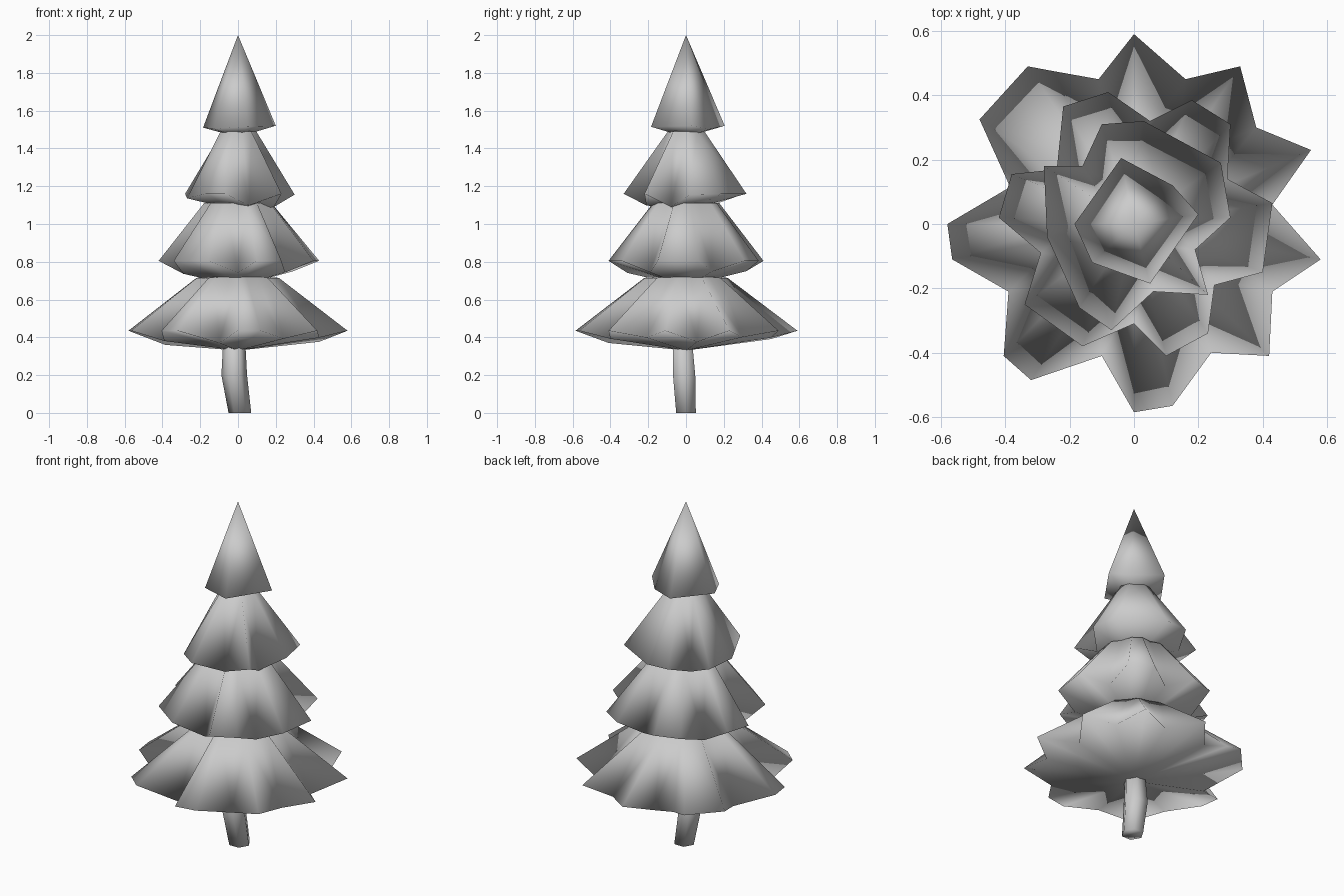
import bpy, bmesh, math

if "Cube" in bpy.data.objects:
    bpy.data.objects.remove(bpy.data.objects["Cube"])


def finish(bm, name, angle):
    bmesh.ops.recalc_face_normals(bm, faces=bm.faces[:])
    me = bpy.data.meshes.new(name)
    bm.to_mesh(me)
    bm.free()
    ob = bpy.data.objects.new(name, me)
    bpy.context.collection.objects.link(ob)
    bpy.ops.object.select_all(action='DESELECT')
    ob.select_set(True)
    bpy.context.view_layer.objects.active = ob
    bpy.ops.object.shade_smooth_by_angle(angle=math.radians(angle))
    return ob


def tier(name, rim, z_low, z_high, z_under, top_r, z_top, z_cap):
    """Pleated skirt: jagged rim, narrower top ring, cap and underside."""
    bm = bmesh.new()
    radii = [math.hypot(x, y) for x, y in rim]
    lo, hi = min(radii), max(radii)
    outer, inner = [], []
    for (x, y), r in zip(rim, radii):
        # valleys hang lower than the branch tips
        t = min(1, (r - lo) / (hi - lo) * 1.3)
        outer.append(bm.verts.new((x, y, z_low + (z_high - z_low) * t)))
        if top_r:
            k = top_r * (0.85 + 0.15 * t) / r
            inner.append(bm.verts.new((x * k, y * k, z_top)))
    under = bm.verts.new((0, 0, z_under))
    cap = bm.verts.new((0, 0, z_cap))
    n = len(rim)
    for i in range(n):
        j = (i + 1) % n
        bm.faces.new((outer[j], outer[i], under))
        if top_r:
            # split every pleat along the line from the valley
            a, b, c, d = outer[i], outer[j], inner[j], inner[i]
            if radii[i] < radii[j]:
                bm.faces.new((a, b, c))
                bm.faces.new((a, c, d))
            else:
                bm.faces.new((a, b, d))
                bm.faces.new((b, c, d))
            bm.faces.new((d, c, cap))
        else:
            bm.faces.new((outer[i], outer[j], cap))
    return finish(bm, name, 180)


# Rim outlines seen from above
rim1 = [(0, .59), (.16, .45), (.33, .49), (.38, .30), (.55, .23), (.43, .06),
        (.58, -.11), (.43, -.21), (.42, -.41), (.24, -.40), (.12, -.565),
        (0, -.585), (-.10, -.41), (-.32, -.485), (-.405, -.41), (-.39, -.21),
        (-.565, -.11), (-.58, 0), (-.385, .115), (-.48, .325), (-.33, .49),
        (-.25, .475), (-.11, .45)]
rim2 = [(-.08, .41), (.05, .32), (.18, .385), (.30, .31), (.29, .14),
        (.43, .065), (.40, -.15), (.25, -.19), (.23, -.34), (.10, -.41),
        (0, -.31), (-.16, -.38), (-.34, -.25), (-.29, -.09), (-.42, .02),
        (-.38, .155), (-.24, .17), (-.22, .365)]
rim3 = [(-.10, .31), (.03, .32), (.27, .19), (.30, .02), (.19, -.08),
        (.23, -.22), (.06, -.21), (-.07, -.33), (-.17, -.26), (-.27, -.04),
        (-.28, .18), (-.16, .18)]
rim4 = [(-.04, .205), (.12, .12), (.20, .03), (.05, -.185), (-.13, -.12),
        (-.185, 0)]

# Branch tiers
tier("bottom_branches", rim1, .36, .435, .33, .22, .715, .73)
tier("lower_middle_branches", rim2, .73, .805, .67, .18, 1.11, 1.13)
tier("upper_middle_branches", rim3, 1.09, 1.16, 1.07, .098, 1.49, 1.50)
tier("top_branches", rim4, 1.50, 1.52, 1.46, 0, 0, 2.0)

# Slightly bent, leaning trunk
bm = bmesh.new()
rings = []
for cx, cy, z, r in ((.01, 0, 0, .06), (-.02, -.01, .20, .068),
                     (-.02, -.02, .42, .056)):
    rings.append([bm.verts.new((cx + r * math.cos(math.tau * i / 6),
                                cy + r * math.sin(math.tau * i / 6), z))
                  for i in range(6)])
for lower, upper in zip(rings, rings[1:]):
    for i in range(6):
        j = (i + 1) % 6
        bm.faces.new((lower[i], lower[j], upper[j], upper[i]))
bm.faces.new(rings[0][::-1])
bm.faces.new(rings[-1])
finish(bm, "trunk", 180)
